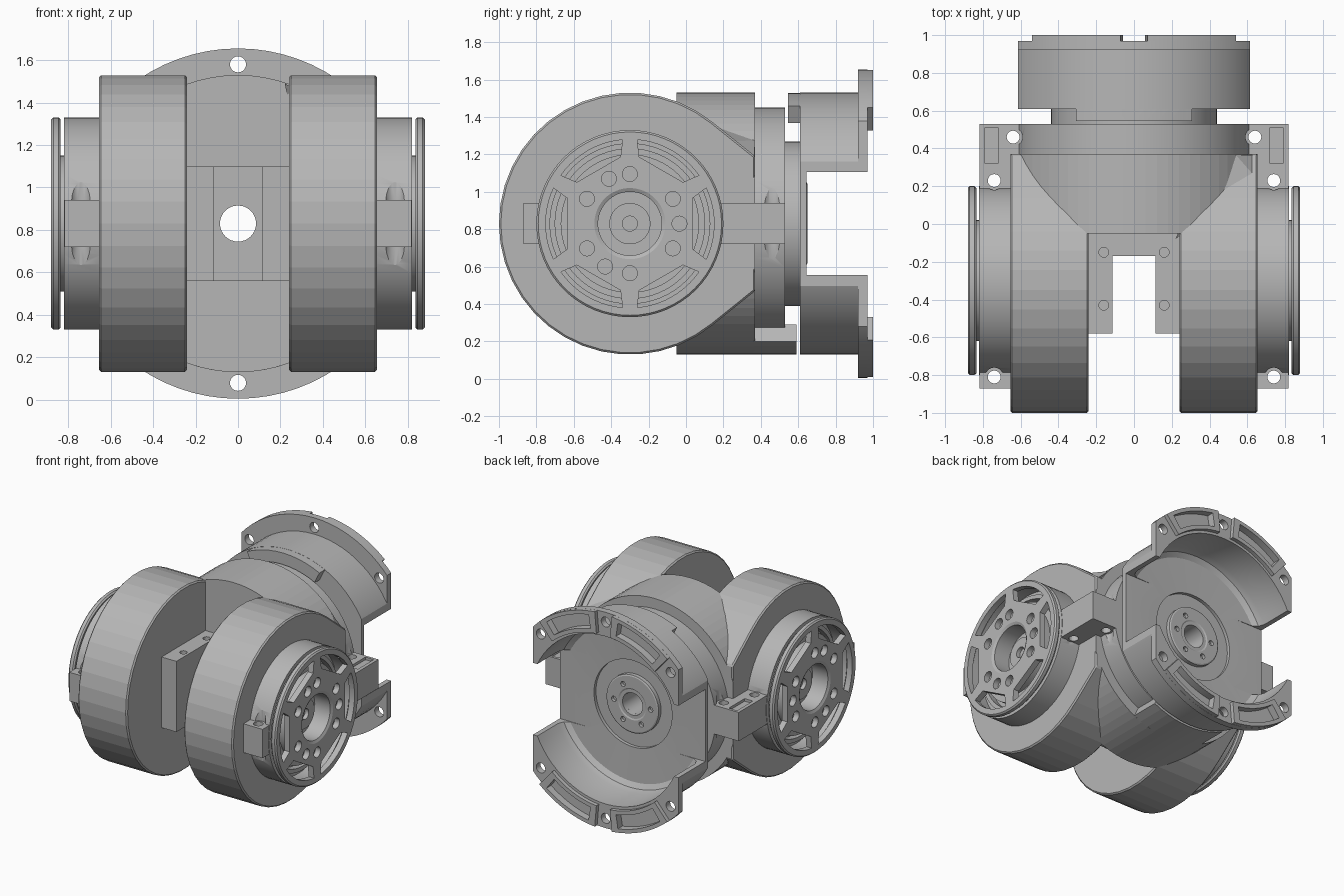
import bpy, bmesh
from math import sin, cos, radians, pi

if "Cube" in bpy.data.objects:
    bpy.data.objects.remove(bpy.data.objects["Cube"])

CZ = 0.83        # height of both main axes
DY = -0.3        # drum axis position

grey = bpy.data.materials.new("machined grey")
grey.use_nodes = True
grey.diffuse_color = (0.47, 0.47, 0.47, 1)
grey.node_tree.nodes["Principled BSDF"].inputs["Base Color"].default_value = grey.diffuse_color


def place(axis, u, v, h):
    return {"x": (h, u, v), "y": (u, h, v), "z": (u, v, h)}[axis]


def finish(name, bm):
    bmesh.ops.recalc_face_normals(bm, faces=bm.faces)
    mesh = bpy.data.meshes.new(name)
    bm.to_mesh(mesh)
    bm.free()
    mesh.materials.append(grey)
    obj = bpy.data.objects.new(name, mesh)
    bpy.context.collection.objects.link(obj)
    return obj


def prism(name, points, axis, h0, h1):
    bm = bmesh.new()
    low = [bm.verts.new(place(axis, u, v, h0)) for u, v in points]
    high = [bm.verts.new(place(axis, u, v, h1)) for u, v in points]
    bm.faces.new(low)
    bm.faces.new(high)
    for i in range(len(points)):
        j = (i + 1) % len(points)
        bm.faces.new((low[i], low[j], high[j], high[i]))
    return finish(name, bm)


def lathe(name, profile, axis, centre, segs=64):
    bm = bmesh.new()
    rings = []
    for k in range(segs):
        a = 2 * pi * k / segs
        rings.append([bm.verts.new(place(axis, centre[0] + r * cos(a), centre[1] + r * sin(a), h))
                      for r, h in profile])
    n = len(profile)
    for k in range(segs):
        a, b = rings[k], rings[(k + 1) % segs]
        for i in range(n):
            j = (i + 1) % n
            if profile[i][0] or profile[j][0]:
                bm.faces.new((a[i], a[j], b[j], b[i]))
    bmesh.ops.remove_doubles(bm, verts=bm.verts, dist=1e-5)
    return finish(name, bm)


def arc(r, a0, a1, n, c=(0, CZ)):
    steps = [radians(a0 + (a1 - a0) * i / n) for i in range(n + 1)]
    return [(c[0] + r * cos(a), c[1] + r * sin(a)) for a in steps]


def circle(r, c=(0, CZ), n=48):
    return arc(r, 0, 360, n, c)[:-1]


def sector(r0, r1, a0, a1, n=10):
    return arc(r1, a0, a1, n) + arc(r0, a1, a0, n)


def box(name, x0, x1, y0, y1, z0, z1):
    return prism(name, [(x0, y0), (x1, y0), (x1, y1), (x0, y1)], "z", z0, z1)


def modify(obj, kind, **settings):
    mod = obj.modifiers.new(kind.title(), kind)
    for key, value in settings.items():
        setattr(mod, key, value)
    bpy.context.view_layer.objects.active = obj
    bpy.ops.object.modifier_apply(modifier=mod.name)


def combine(obj, tools, op="DIFFERENCE"):
    for tool in tools:
        modify(obj, "BOOLEAN", operation=op, solver="EXACT", object=tool)
        bpy.data.objects.remove(tool)


def mirror(obj):
    modify(obj, "MIRROR", use_axis=(True, False, False), use_clip=False, use_mirror_merge=False)


def smooth(obj):
    bpy.ops.object.select_all(action="DESELECT")
    obj.select_set(True)
    bpy.context.view_layer.objects.active = obj
    bpy.ops.object.shade_smooth_by_angle(angle=radians(25))


def bore():
    return [prism("bore", circle(0.085, n=32), "y", -0.3, 1.0)]


def screw_holes(sides=(1,)):
    tools = []
    for s in sides:
        for x, y in ((0.74, 0.23), (0.64, 0.46), (0.74, -0.81)):
            for r, z0, z1 in ((0.034, 0.6, 1.06), (0.05, 0.94, 1.2), (0.05, 0.46, 0.72)):
                tools.append(prism("hole", circle(r, (s * x, y), 20), "z", z0, z1))
    return tools


# Twin drums with tangent tails running into the body
drum = prism("drums", arc(0.7, 51, 309, 30, (DY, CZ)) + [(0.37, CZ - 0.36), (0.37, CZ + 0.36)],
             "x", 0.24, 0.655)
modify(drum, "BEVEL", width=0.01, segments=1, limit_method="ANGLE", angle_limit=radians(50))
mirror(drum)

# Body barrel with flattened sides, and the collar behind it
barrel = prism("body_barrel", [(max(-0.655, min(0.655, u)), v) for u, v in circle(0.7, n=72)],
               "y", -0.05, 0.37)
combine(barrel, bore())
collar = prism("rear_collar", circle(0.62, n=64), "y", 0.36, 0.53)
combine(collar, bore() + screw_holes((1, -1)))
smooth(collar)
prism("lower_stop", sector(0.6, 0.7, 244, 296), "y", 0.36, 0.59)

# Filler strip in one seam between drum and barrel
bm = bmesh.new()
for p in ((0.22, -0.08, 1.49), (0.54, 0.365, 1.275), (0.65, 0.24, 1.27), (0.65, 0.365, 1.17),
          (0.5, 0.2, 1.1), (0.25, 0, 1.35)):
    bm.verts.new(p)
bmesh.ops.convex_hull(bm, input=bm.verts)
finish("seam_filler", bm)

# U-shaped mounting block in the slot between the drums
block = prism("slot_block", [(-0.245, -0.04), (-0.245, -0.58), (-0.115, -0.58), (-0.115, -0.17),
                             (0.115, -0.17), (0.115, -0.58), (0.245, -0.58), (0.245, -0.04)],
              "z", 0.56, 1.1)
combine(block, bore() + [prism("tap", circle(0.026, (s * 0.16, y), 20), "z", z, z + 0.12)
                         for s in (1, -1) for y in (-0.15, -0.43) for z in (0.5, 1.0)])

# Side motor housings with stepped rings inside
housing = lathe("side_housings", [
    (0, 0.64), (0.5, 0.64), (0.5, 0.82), (0.47, 0.82), (0.47, 0.72), (0.43, 0.72), (0.43, 0.76),
    (0.4, 0.76), (0.4, 0.71), (0.37, 0.71), (0.37, 0.78), (0.32, 0.78), (0.32, 0.837),
    (0.17, 0.837), (0.17, 0.74), (0.11, 0.74), (0.11, 0.78), (0.04, 0.78), (0.04, 0.75), (0, 0.75)],
    "x", (DY, CZ))
combine(housing, screw_holes())
mirror(housing)
smooth(housing)

# Side mounting plates with counterbored screws
plate = box("side_plates", 0.6, 0.817, -0.87, 0.53, 0.72, 0.94)
pocket = box("pocket", 0.72, 0.79, 0.32, 0.51, 0.92, 1.0)
combine(plate, [prism("clear", circle(0.49, (DY, CZ), 64), "x", 0.656, 0.9), pocket] + screw_holes())
mirror(plate)

# Spoked output wheels
wheel = lathe("output_wheels", [(0.17, 0.835), (0.49, 0.835), (0.5, 0.845), (0.5, 0.87),
                                (0.49, 0.88), (0.19, 0.88), (0.17, 0.87)], "x", (DY, CZ))
tools = []
for k in range(6):
    a = 30 + 60 * k
    slot = arc(0.45, a + 5, a + 55, 10, (DY, CZ)) + arc(0.36, a + 52, a + 8, 1, (DY, CZ))
    tools.append(prism("slot", slot, "x", 0.8, 0.9))
for a in (0, 30, 90, 115, 150, 210, 240, 270, 330):
    spot = (DY + 0.265 * cos(radians(a)), CZ + 0.265 * sin(radians(a)))
    tools.append(prism("hole", circle(0.04, spot, 20), "x", 0.8, 0.9))
combine(wheel, tools)
mirror(wheel)
smooth(wheel)

# Rear turntable and hub
turntable = prism("turntable", circle(0.44), "y", 0.52, 0.615)
combine(turntable, bore())
smooth(turntable)
hub = lathe("hub", [(0.085, 0.6), (0.22, 0.6), (0.22, 0.645), (0.21, 0.65), (0.12, 0.65),
                    (0.11, 0.645), (0.085, 0.645)], "y", (0, CZ), 48)
combine(hub, [prism("hole", circle(0.02, (0.155 * cos(k * pi / 3), CZ + 0.155 * sin(k * pi / 3)), 12),
                    "y", 0.625, 0.7) for k in range(6)])
smooth(hub)

# Rear bracket cup with flange, cut open on both sides
bracket = lathe("rear_bracket", [
    (0.33, 0.61), (0.7, 0.61), (0.7, 0.92), (0.825, 0.92), (0.825, 0.97), (0.64, 0.97),
    (0.64, 0.72), (0.625, 0.675), (0.59, 0.65), (0.33, 0.64)], "y", (0, CZ), 72)
combine(bracket, [box("trim", -0.615, 0.615, 0.5, 1.1, -0.2, 2)], "INTERSECT")
combine(bracket, [box("opening", -1, 1, 0.645, 1.1, 0.555, 1.105)])
pads, cuts = [], []
for up in (90, 270):
    for s in (1, -1):
        pads.append(prism("pad", sector(0.66, 0.824, up + s * 5, up + s * 41), "y", 0.95, 1.0))
        cuts.append(prism("pocket", sector(0.69, 0.795, up + s * 9, up + s * 37), "y", 0.945, 1.1))
    for a in (up - 47, up, up + 47):
        spot = (0.75 * cos(radians(a)), CZ + 0.75 * sin(radians(a)))
        cuts.append(prism("hole", circle(0.038, spot, 20), "y", 0.85, 1.1))
combine(bracket, pads + [prism("stop", sector(0.6, 0.699, 64, 116), "y", 0.545, 0.63)], "UNION")
combine(bracket, cuts)
smooth(bracket)
